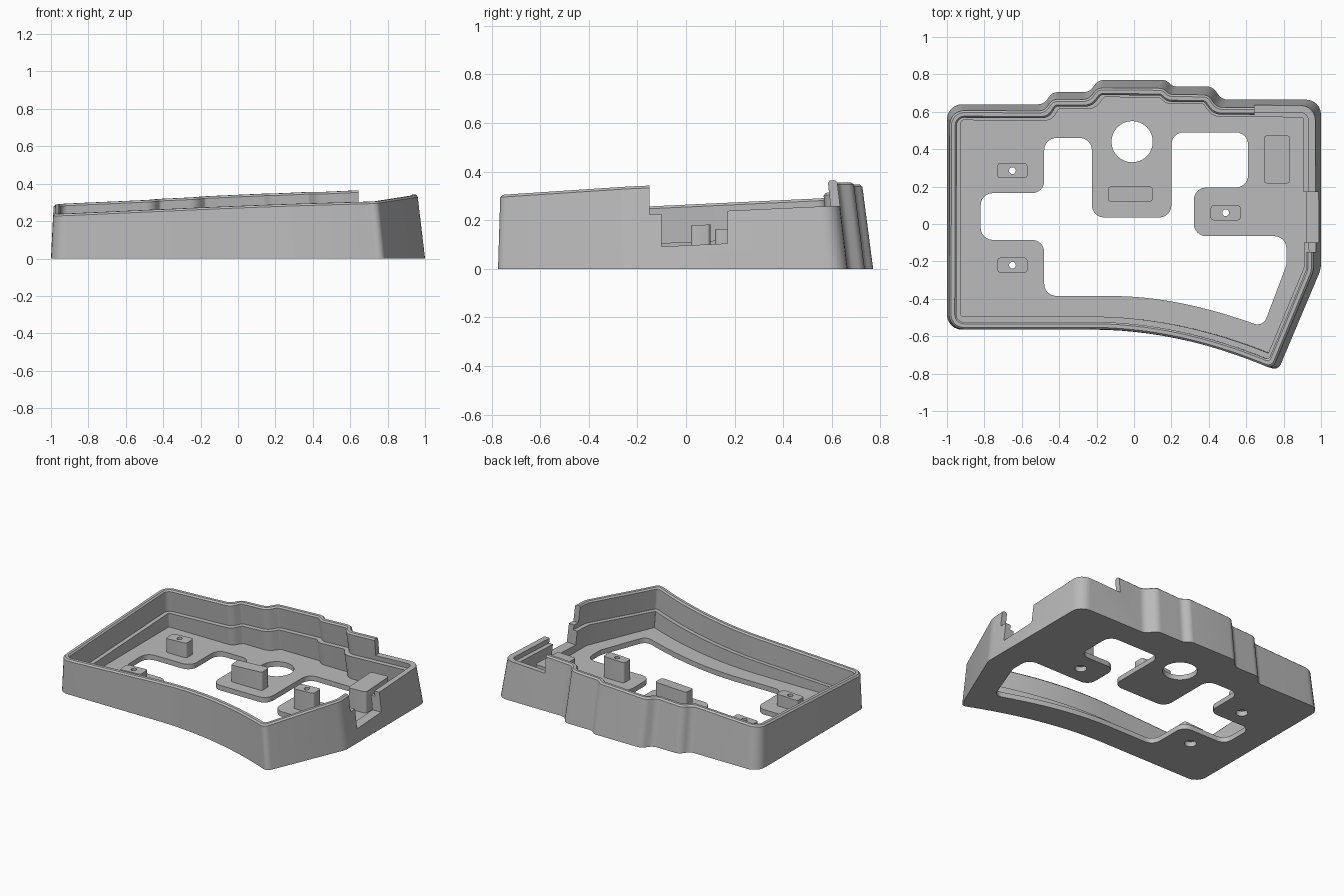
import bpy, bmesh, math
from mathutils import Vector

if "Cube" in bpy.data.objects:
    bpy.data.objects.remove(bpy.data.objects["Cube"], do_unlink=True)

grey = bpy.data.materials.new("plain_grey")
grey.use_nodes = True
grey.diffuse_color = (0.5, 0.5, 0.5, 1)
grey.node_tree.nodes["Principled BSDF"].inputs["Base Color"].default_value = (0.5, 0.5, 0.5, 1)

FLOOR = 0.035


def plane(x, y, drop=0):
    """Tilted plane of the rim, lowered by drop."""
    return 0.307 + 0.045 * x + 0.047 * y - drop


def draft(x, y, z):
    """Lean the walls inward with height."""
    return x - z * (0.034 + 0.084 * x), y - z * (0.05 + 0.104 * y)


def offset(corners, d):
    """Move a counter-clockwise outline of (x, y, radius) inward by d."""
    out = []
    for i, (x, y, r) in enumerate(corners):
        p = Vector((x, y))
        a = (p - Vector(corners[i - 1][:2])).normalized()
        b = (Vector(corners[(i + 1) % len(corners)][:2]) - p).normalized()
        na, nb = Vector((-a.y, a.x)), Vector((-b.y, b.x))
        q = p + (na + nb) * d / (1 + na.dot(nb))
        turn = 1 if a.cross(b) > 0 else -1
        out.append((q.x, q.y, max(r - turn * d, 0.012) if r else 0))
    return out


def rounded(corners, steps=6):
    """Turn (x, y, radius) corners into points with filleted corners."""
    pts = []
    for i, (x, y, r) in enumerate(corners):
        p = Vector((x, y))
        if not r:
            pts.append(p)
            continue
        u = Vector(corners[i - 1][:2]) - p
        v = Vector(corners[(i + 1) % len(corners)][:2]) - p
        half = u.angle(v) / 2
        t = min(r / math.tan(half), 0.48 * u.length, 0.48 * v.length)
        u, v = u.normalized(), v.normalized()
        r = t * math.tan(half)
        centre = p + (u + v).normalized() * r / math.sin(half)
        s, e = p + u * t - centre, p + v * t - centre
        sweep = s.angle_signed(e)
        for k in range(steps + 1):
            a = -sweep * k / steps
            c, n = math.cos(a), math.sin(a)
            pts.append(centre + Vector((s.x * c - s.y * n, s.x * n + s.y * c)))
    return pts


def box(x, y, w, h, r):
    return rounded([(x + i * w / 2, y + j * h / 2, r)
                    for i, j in ((-1, -1), (1, -1), (1, 1), (-1, 1))], 4)


def circle(x, y, r, n=32):
    return [Vector((x + r * math.cos(k * math.tau / n), y + r * math.sin(k * math.tau / n)))
            for k in range(n)]


def finish(ob):
    ob.data.materials.clear()
    ob.data.materials.append(grey)
    bpy.ops.object.select_all(action='DESELECT')
    ob.select_set(True)
    bpy.context.view_layer.objects.active = ob
    bpy.ops.object.shade_smooth_by_angle(angle=math.radians(30))


def mesh_object(name, bm):
    bmesh.ops.recalc_face_normals(bm, faces=bm.faces)
    me = bpy.data.meshes.new(name)
    bm.to_mesh(me)
    bm.free()
    ob = bpy.data.objects.new(name, me)
    bpy.context.collection.objects.link(ob)
    return ob


def slab(name, loops, low, high):
    """Extruded outline with holes; low and high give z at (x, y)."""
    cu = bpy.data.curves.new(name, 'CURVE')
    cu.dimensions, cu.fill_mode, cu.extrude = '2D', 'BOTH', 0.5
    for loop in loops:
        sp = cu.splines.new('POLY')
        sp.points.add(len(loop) - 1)
        for pt, p in zip(sp.points, loop):
            pt.co = (p.x, p.y, 0, 1)
        sp.use_cyclic_u = True
    tmp = bpy.data.objects.new(name + "_outline", cu)
    bpy.context.collection.objects.link(tmp)
    me = tmp.to_mesh()
    bm = bmesh.new()
    bm.from_mesh(me)
    bpy.data.objects.remove(tmp, do_unlink=True)
    bmesh.ops.remove_doubles(bm, verts=bm.verts, dist=1e-5)
    for v in bm.verts:
        v.co.z = (high if v.co.z > 0 else low)(v.co.x, v.co.y)
    return mesh_object(name, bm)


def curve_points(a, b, c, n):
    """Points inside a quadratic curve from a to c."""
    a, b, c = Vector(a), Vector(b), Vector(c)
    out = []
    for k in range(1, n):
        t = k / n
        p = a * (1 - t) ** 2 + b * 2 * t * (1 - t) + c * t * t
        out.append((p.x, p.y, 0))
    return out


# Outer outline, counter-clockwise from the front right corner of the plan
outline = [(-1, -0.565, 0.08), (-0.2, -0.565, 0)]
outline += curve_points((-0.2, -0.565), (0.27, -0.57), (0.77, -0.785), 14)
outline += [(0.77, -0.785, 0.08), (1, -0.24, 0.15), (1, 0.665, 0.08),
            (0.47, 0.665, 0.06), (0.42, 0.735, 0.06), (0.21, 0.735, 0.05),
            (0.17, 0.77, 0.05), (-0.19, 0.77, 0.06), (-0.24, 0.705, 0.06),
            (-0.44, 0.705, 0.06), (-0.48, 0.64, 0.06), (-1, 0.64, 0.08)]

# Wall: rings lofted around the cross-section, with an inner ledge
section = [(0, None), (0, 0.01), (0.01, 0), (0.03, 0), (0.04, 0.01),
           (0.04, 0.155), (0.07, 0.155), (0.07, None)]
bm = bmesh.new()
rings = []
for d, drop in section:
    ring = []
    for p in rounded(offset(outline, d)):
        x, y, z = p.x, p.y, 0
        if drop is not None:
            z = plane(x, y, drop)
            x, y = draft(x, y, z)
            z = plane(x, y, drop)
        ring.append(bm.verts.new((x, y, z)))
    rings.append(ring)
for i, a in enumerate(rings):
    b = rings[(i + 1) % len(rings)]
    for k in range(len(a)):
        m = (k + 1) % len(a)
        bm.faces.new((a[k], a[m], b[m], b[k]))
wall = mesh_object("wall", bm)

# Lowered rim around the back left corner, and the side port below it
corner = [Vector(p) for p in ((0.645, 0.9), (0.645, 0.5), (0.82, 0.5),
                              (0.82, -0.15), (1.1, -0.15), (1.1, 0.9))]
port = [Vector(p) for p in ((0.82, -0.1), (1.1, -0.1), (1.1, 0.17), (0.82, 0.17))]
for name, loop, drop in (("corner_cutter", corner, 0.12), ("port_cutter", port, 0.255)):
    cutter = slab(name, [loop], lambda x, y: plane(x, y, drop), lambda x, y: 0.6)
    mod = wall.modifiers.new(name, 'BOOLEAN')
    mod.operation, mod.solver, mod.object = 'DIFFERENCE', 'EXACT', cutter
    bpy.context.view_layer.objects.active = wall
    bpy.ops.object.modifier_apply(modifier=name)
    bpy.data.objects.remove(cutter, do_unlink=True)
finish(wall)

# Floor with its large opening, round hole and screw recesses
R = 0.065
opening = [(-0.48, 0.46, R), (-0.48, 0.165, R), (-0.82, 0.165, R), (-0.82, -0.085, R),
           (-0.48, -0.085, R), (-0.48, -0.385, R), (-0.1, -0.385, 0)]
opening += curve_points((-0.1, -0.385), (0.25, -0.39), (0.66, -0.54), 10)
opening += [(0.69, -0.55, 0.05), (0.815, -0.22, 0.1), (0.815, -0.065, R), (0.32, -0.065, R),
            (0.32, 0.195, R), (0.61, 0.195, R), (0.61, 0.49, R), (0.2, 0.49, R),
            (0.2, 0.035, R), (-0.225, 0.035, R), (-0.225, 0.46, R)]
screws = [(-0.65, 0.285), (-0.65, -0.22), (0.49, 0.06)]
loops = [rounded(offset(outline, 0.07)), rounded(opening), circle(-0.01, 0.44, 0.11, 48)]
loops += [circle(x, y, 0.038) for x, y in screws]
finish(slab("floor", loops, lambda x, y: 0, lambda x, y: FLOOR))


# Screw posts and solid supports
def post(name, x, y, w, h, drop, hole):
    loops = [box(x, y, w, h, 0.015)]
    if hole:
        loops.append(circle(x, y, 0.018, 20))
    finish(slab(name, loops, lambda x, y: FLOOR, lambda x, y: plane(x, y, drop)))


for name, (x, y) in zip(("back_right_post", "front_right_post", "left_post"), screws):
    post(name, x, y, 0.16, 0.08, 0.155, True)
post("centre_support", -0.02, 0.16, 0.24, 0.08, 0.155, False)
post("left_support", 0.765, 0.345, 0.14, 0.255, 0.17, False)
